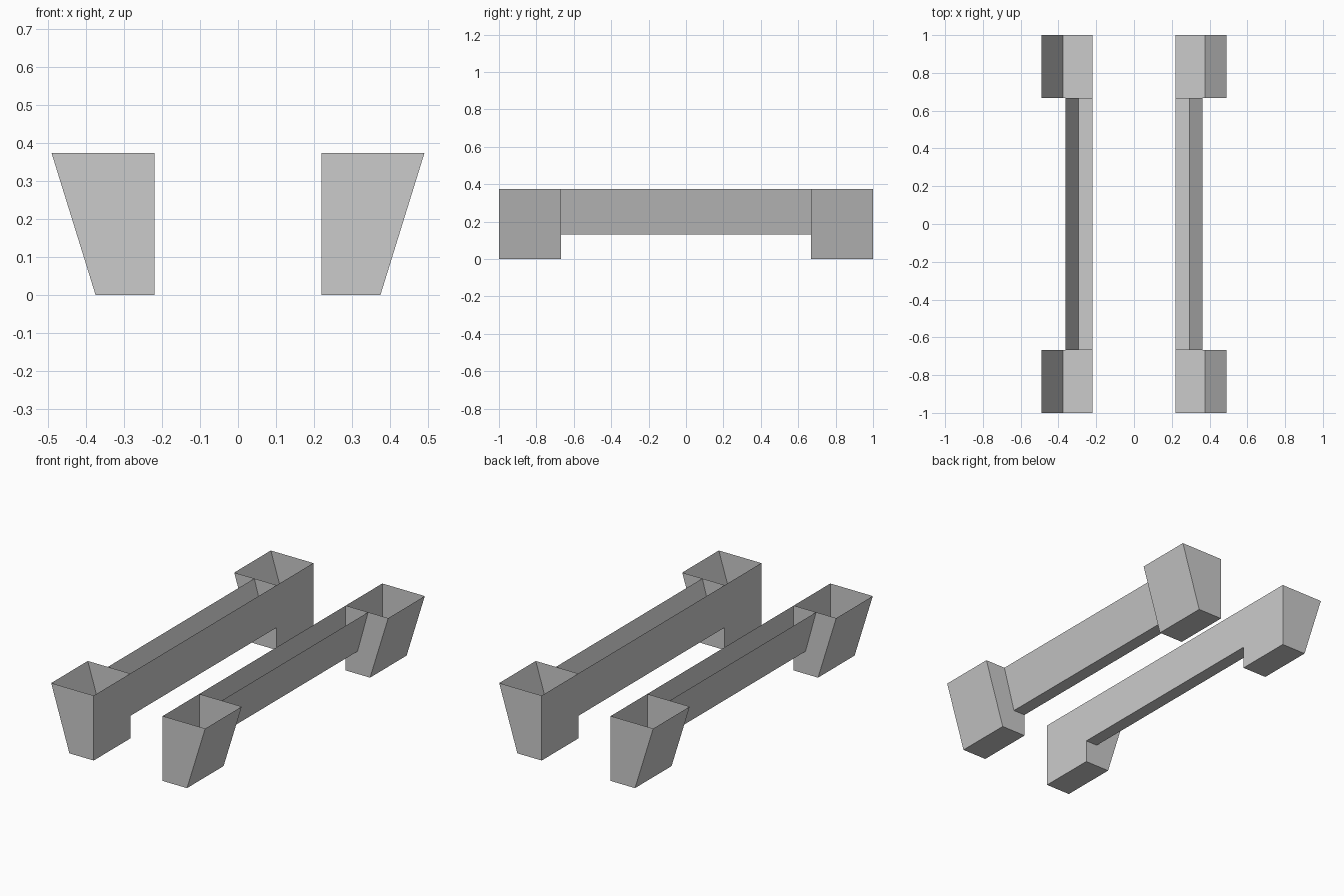
import bpy
import bmesh

cube = bpy.data.objects.get("Cube")
if cube:
    bpy.data.objects.remove(cube, do_unlink=True)

GREY = (0.6, 0.6, 0.6, 1.0)
mat = bpy.data.materials.new("plain grey")
mat.use_nodes = True
mat.diffuse_color = GREY
mat.node_tree.nodes["Principled BSDF"].inputs["Base Color"].default_value = GREY

INNER, TOP = 0.22, 0.374
END, JOIN = 1.0, 0.667


def open_trough(name, base_x, rim_x, base_z, y0, y1, capped):
    """Thin open-topped channel: straight inner wall, floor, flared outer wall."""
    profile = [(INNER, TOP), (INNER, base_z), (base_x, base_z), (rim_x, TOP)]
    bm = bmesh.new()
    front, back = [[bm.verts.new((x, y, z)) for x, z in profile] for y in (y0, y1)]
    for i in range(len(profile) - 1):
        bm.faces.new((front[i], back[i], back[i + 1], front[i + 1]))
    if capped:
        bm.faces.new(front)
        bm.faces.new(back[::-1])
    bm.normal_update()
    # Walls face outwards
    if bm.faces[:][0].normal.x > 0:
        bmesh.ops.reverse_faces(bm, faces=bm.faces[:])
    mesh = bpy.data.meshes.new(name)
    bm.to_mesh(mesh)
    bm.free()
    mesh.materials.append(mat)
    obj = bpy.data.objects.new(name, mesh)
    bpy.context.collection.objects.link(obj)
    # Matching part on the other side
    obj.modifiers.new("Mirror", "MIRROR").use_axis[0] = True
    return obj


# Deep boxes at both ends, shallow channel between them
open_trough("front_boxes", 0.375, 0.491, 0.0, -END, -JOIN, True)
open_trough("back_boxes", 0.375, 0.491, 0.0, JOIN, END, True)
open_trough("connecting_channels", 0.295, 0.363, 0.13, -JOIN, JOIN, False)
